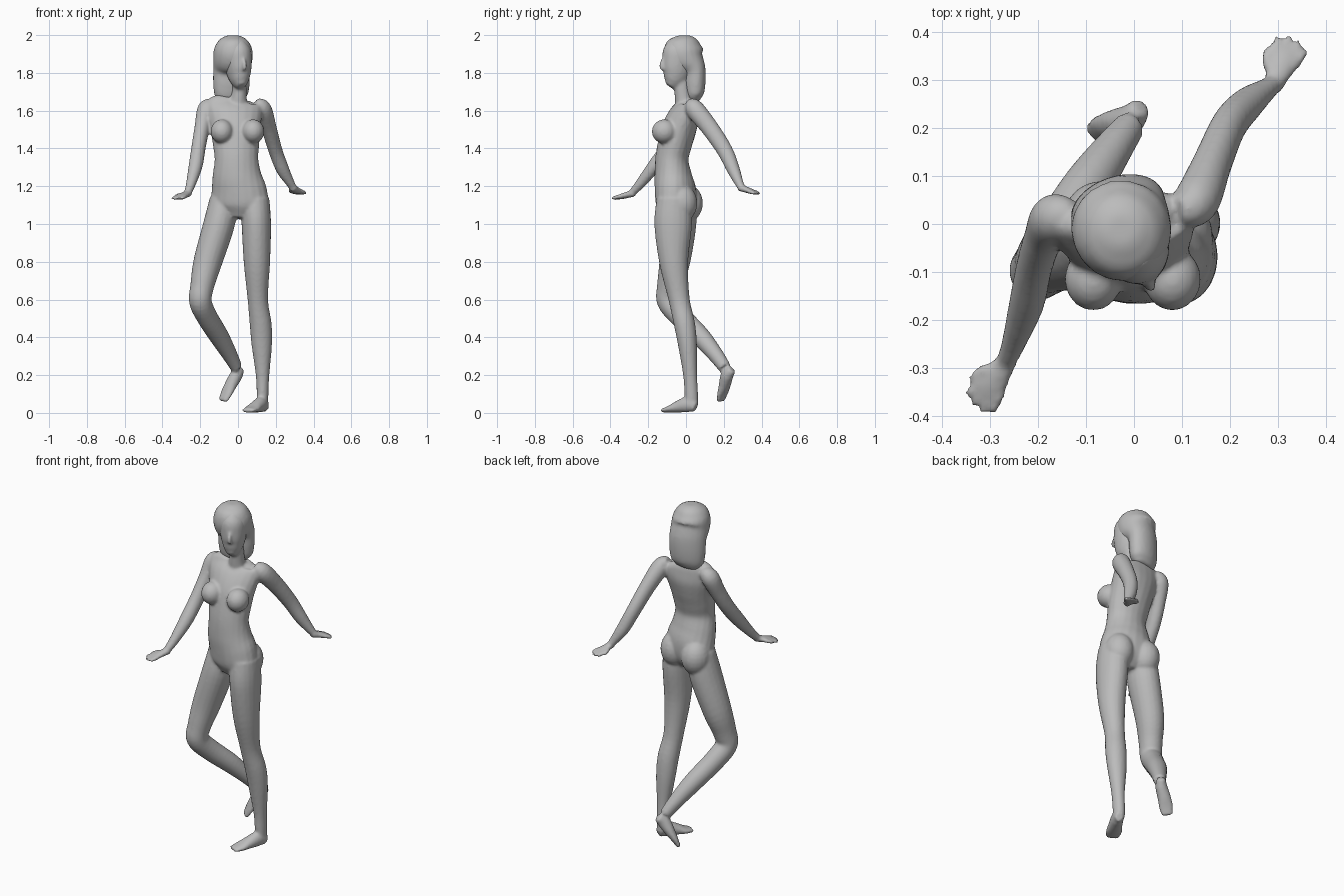
import bpy, bmesh, math
from mathutils import Vector, Matrix

grey = bpy.data.materials.new("plain grey")
grey.diffuse_color = (0.5, 0.5, 0.5, 1)
SIDES, STEPS = 20, 5


def catmull(p0, p1, p2, p3, t):
    return [0.5 * (2 * b + (c - a) * t + (2 * a - 5 * b + 4 * c - d) * t * t
            + (3 * b - a - 3 * c + d) * t ** 3) for a, b, c, d in zip(p0, p1, p2, p3)]


def tube(bm, pts, ref=(1, 0, 0)):
    """Closed tube through (x, y, z, width radius, depth radius, yaw degrees)."""
    pts = [list(p) + [0] * (6 - len(p)) for p in pts]
    ext = [pts[0]] + pts + [pts[-1]]
    path = [catmull(*ext[i:i + 4], s / STEPS) for i in range(len(pts) - 1) for s in range(STEPS)]
    path.append(pts[-1])
    rings = []
    for i, p in enumerate(path):
        c = Vector(p[:3])
        t = (Vector(path[min(i + 1, len(path) - 1)][:3]) - Vector(path[max(i - 1, 0)][:3])).normalized()
        r = Matrix.Rotation(math.radians(p[5]), 3, 'Z') @ Vector(ref)
        u = (r - t * r.dot(t)).normalized()
        v = t.cross(u)
        rings.append([bm.verts.new(c + u * p[3] * math.cos(a) + v * p[4] * math.sin(a))
                      for a in (2 * math.pi * k / SIDES for k in range(SIDES))])
    for a, b in zip(rings, rings[1:]):
        for k in range(SIDES):
            n = (k + 1) % SIDES
            bm.faces.new((a[k], a[n], b[n], b[k]))
    bm.faces.new(rings[0][::-1])
    bm.faces.new(rings[-1])


def ball(bm, c, r):
    bmesh.ops.create_uvsphere(bm, u_segments=20, v_segments=12, radius=1,
                              matrix=Matrix.Translation(c) @ Matrix.Diagonal((*r, 1)))


def hand(bm, wrist, tip):
    """Flat palm, four fingers and a thumb."""
    w, e = Vector(wrist), Vector(tip)
    d = e - w
    s = d.cross(Vector((0, 0, 1))).normalized()
    at = lambda f, o, z=0: tuple(w + d * f + s * o + Vector((0, 0, z)))
    tube(bm, [(*at(-.15, 0), .02, .02), (*at(.2, 0), .026, .017),
              (*at(.55, 0), .034, .014), (*at(.68, 0), .030, .011)], s)
    for o, l in ((-.026, .9), (-.009, 1), (.009, 1), (.026, .88)):
        tube(bm, [(*at(.5, o), .010, .011), (*at(.8, o * 1.15), .009, .010),
                  (*at(l, o * 1.3), .006, .006)], s)
    for sign in ([1] if wrist[0] < 0 else [-1]):
        tube(bm, [(*at(.15, sign * .014), .012, .012), (*at(.4, sign * .036), .011, .011),
                  (*at(.62, sign * .042, -.005), .007, .007)], s)


def finish(bm, name, voxel, smooth):
    """Fuse overlapping parts into one skin."""
    bmesh.ops.recalc_face_normals(bm, faces=bm.faces)
    me = bpy.data.meshes.new(name)
    bm.to_mesh(me)
    bm.free()
    me.materials.append(grey)
    ob = bpy.data.objects.new(name, me)
    bpy.context.collection.objects.link(ob)
    m = ob.modifiers.new("fuse", 'REMESH')
    m.mode, m.voxel_size, m.use_smooth_shade = 'VOXEL', voxel, True
    m = ob.modifiers.new("soften", 'SMOOTH')
    m.factor, m.iterations = 0.5, smooth
    return ob


body = bmesh.new()
# torso, twisted between shoulders and pelvis
tube(body, [(.005, -.06, 1.03, .08, .06, -15), (.01, -.055, 1.09, .15, .098, -14),
            (.006, -.055, 1.17, .15, .108, -12), (-.005, -.068, 1.25, .132, .1, -6),
            (-.008, -.075, 1.34, .116, .088), (-.01, -.06, 1.42, .123, .09),
            (-.013, -.038, 1.5, .132, .092, 3), (-.018, -.008, 1.58, .148, .08, 7),
            (-.02, .01, 1.635, .15, .055, 8), (-.015, .01, 1.665, .09, .04, 8)])
for x in (-.085, .08):
    ball(body, (x, -.115, 1.49), (.06, .066, .064))
ball(body, (-.07, .005, 1.11), (.08, .085, .1))
ball(body, (.085, -.025, 1.11), (.08, .085, .1))

# neck, head and nose
tube(body, [(-.005, -.005, 1.6, .06, .05), (.004, -.015, 1.67, .043, .045),
            (.008, -.022, 1.72, .037, .041), (.005, -.03, 1.8, .037, .042)])
tube(body, [(.018, -.085, 1.728, .022, .028, 20), (.012, -.068, 1.755, .046, .056, 20),
            (.005, -.05, 1.8, .063, .078, 20), (0, -.042, 1.86, .072, .086, 20),
            (-.003, -.04, 1.92, .07, .082, 20), (-.005, -.035, 1.97, .04, .05, 20)])
tube(body, [(.032, -.122, 1.875, .007, .007), (.035, -.131, 1.84, .011, .011),
            (.034, -.124, 1.815, .011, .01)])

# standing leg and foot
tube(body, [(.088, -.065, 1.13, .078, .09), (.097, -.068, 1.0, .078, .1), (.1, -.065, .8, .07, .077),
            (.105, -.036, .6, .054, .056), (.12, -.008, .47, .058, .056), (.126, .008, .36, .054, .05),
            (.13, .022, .2, .036, .037), (.13, .028, .1, .031, .036), (.13, .03, .04, .03, .034)])
tube(body, [(.145, .052, .03, .022, .026), (.125, .012, .045, .033, .042), (.097, -.04, .033, .038, .032),
            (.072, -.082, .02, .044, .019), (.05, -.122, .012, .034, .011)], (.86, -.5, 0))

# bent leg and trailing foot
tube(body, [(-.075, -.03, 1.13, .075, .085), (-.1, -.04, 1.0, .083, .095), (-.16, -.06, .8, .076, .082),
            (-.19, -.088, .67, .063, .066), (-.199, -.094, .59, .06, .06), (-.165, -.03, .51, .056, .058),
            (-.1, .075, .405, .052, .053), (-.045, .155, .31, .041, .042), (-.008, .205, .24, .032, .034)])
tube(body, [(.014, .245, .23, .022, .022), (-.008, .218, .2, .032, .035), (-.04, .205, .145, .036, .028),
            (-.063, .193, .1, .038, .018), (-.08, .183, .062, .03, .011)], (-.7, .7, .2))

# arms and hands
tube(body, [(-.125, .02, 1.635, .03, .03), (-.165, .014, 1.61, .048, .05), (-.188, -.025, 1.52, .041, .045),
            (-.208, -.088, 1.41, .038, .042), (-.224, -.165, 1.31, .037, .037),
            (-.25, -.245, 1.21, .026, .026), (-.268, -.29, 1.16, .02, .019)])
hand(body, (-.268, -.29, 1.16), (-.33, -.388, 1.132))
tube(body, [(.09, .03, 1.635, .03, .03), (.128, .045, 1.61, .048, .05), (.163, .125, 1.51, .041, .047),
            (.198, .205, 1.39, .037, .042), (.236, .25, 1.29, .035, .035),
            (.275, .28, 1.22, .024, .024), (.293, .295, 1.19, .02, .019)])
hand(body, (.293, .295, 1.19), (.335, .388, 1.158))
finish(body, "body", .008, 4)

# shoulder-length hair, open around the face
hair = bmesh.new()
tube(hair, [(-.026, -.012, 1.998, .035, .035, 20), (-.026, -.012, 1.975, .074, .076, 20),
            (-.026, -.014, 1.93, .1, .104, 20), (-.027, -.006, 1.88, .105, .104, 20),
            (-.033, .03, 1.82, .102, .07, 20), (-.035, .035, 1.74, .1, .064, 18),
            (-.036, .036, 1.68, .09, .054, 15), (-.034, .042, 1.645, .06, .03, 12)])
finish(hair, "hair", .01, 4)
